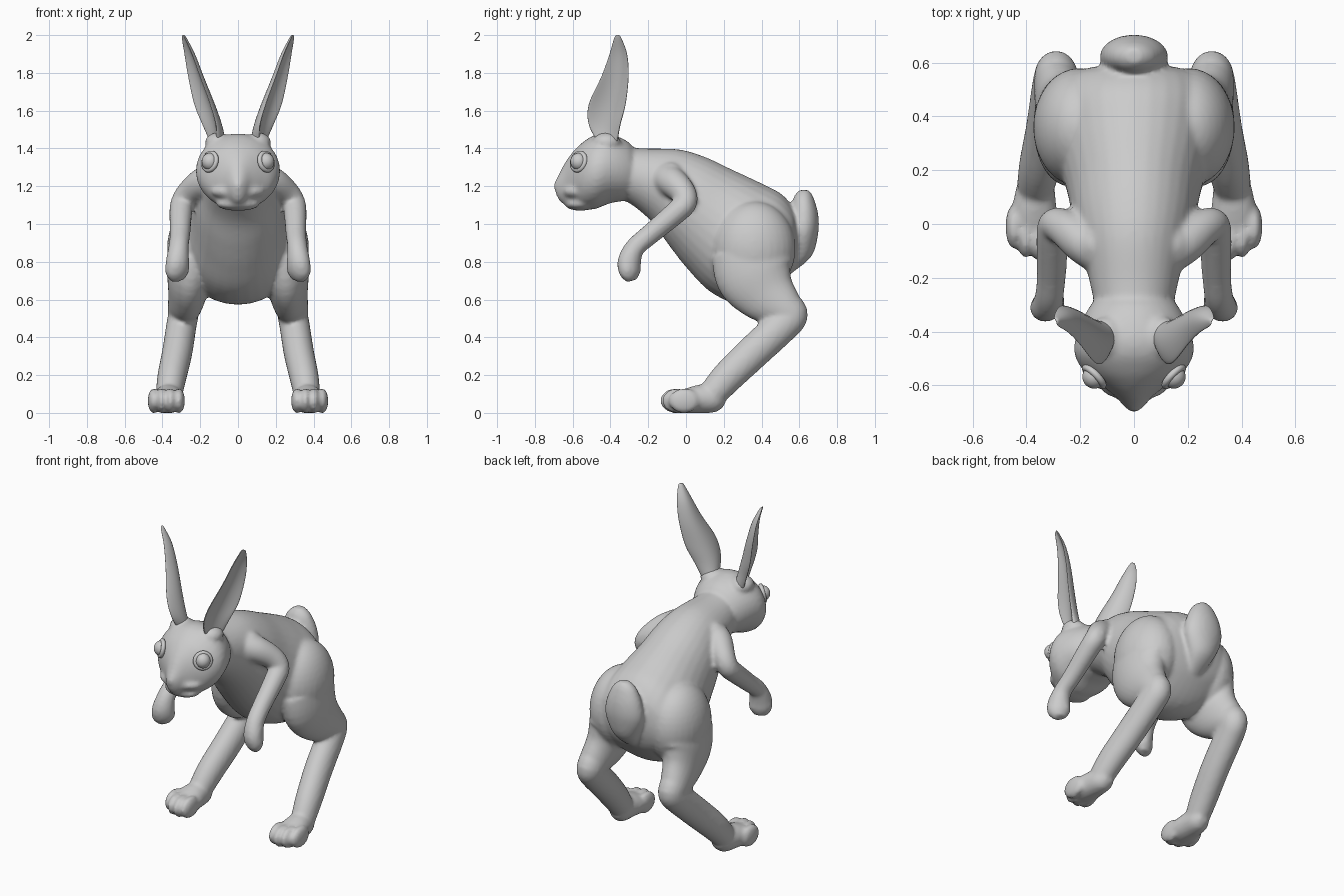
import bpy, bmesh, math
from mathutils import Vector, Matrix

if "Cube" in bpy.data.objects:
    bpy.data.objects.remove(bpy.data.objects["Cube"])

fur = bpy.data.materials.new("light grey")
fur.diffuse_color = (0.6, 0.6, 0.6, 1)
fur.use_nodes = True
fur.node_tree.nodes["Principled BSDF"].inputs["Base Color"].default_value = fur.diffuse_color


def spline(rows, steps=5):
    """Catmull-Rom interpolation of rows of numbers."""
    out = []
    for i in range(len(rows) - 1):
        p0, p1, p2, p3 = (rows[max(0, min(len(rows) - 1, i + k))] for k in (-1, 0, 1, 2))
        for s in range(steps):
            t = s / steps
            out.append([0.5 * (2 * b + (c - a) * t + (2 * a - 5 * b + 4 * c - d) * t * t
                               + (3 * b - a - 3 * c + d) * t ** 3)
                        for a, b, c, d in zip(p0, p1, p2, p3)])
    return out + [list(rows[-1])]


def skin(bm, rings, side=1, n=32, scoop=None):
    """Closed tube through rings of (centre, half axis, half axis)."""
    loops = []
    for c, u, w in rings:
        loop = []
        for k in range(n):
            a = 2 * math.pi * k / n
            p = c + u * math.cos(a) + w * math.sin(a)
            if scoop:
                p = p + scoop * u.length * (math.cos(a) ** 2 - 0.65)
            loop.append(bm.verts.new((p.x * side, p.y, p.z)))
        loops.append(loop)
    for a, b in zip(loops, loops[1:]):
        for k in range(n):
            bm.faces.new((a[k], a[(k + 1) % n], b[(k + 1) % n], b[k]))
    bm.faces.new(loops[0][::-1])
    bm.faces.new(loops[-1])


def loft(bm, rows, side=1):
    """Rows: x, top y, top z, bottom y, bottom z, half width."""
    rings = []
    for x, ty, tz, by, bz, rx in spline(rows):
        top, bot = Vector((x, ty, tz)), Vector((x, by, bz))
        rings.append(((top + bot) / 2, Vector((rx, 0, 0)), (top - bot) / 2))
    skin(bm, rings, side)


def tube(bm, rows, side, ref):
    """Rows: x, y, z, half size along ref, half size across."""
    pts = spline(rows)
    rings = []
    for i, r in enumerate(pts):
        t = (Vector(pts[min(i + 1, len(pts) - 1)][:3]) - Vector(pts[max(i - 1, 0)][:3])).normalized()
        u = Vector(ref)
        u = (u - t * u.dot(t)).normalized()
        rings.append((Vector(r[:3]), u * r[3], t.cross(u) * r[4]))
    skin(bm, rings, side)


def ball(bm, centre, radii):
    m = Matrix.Translation(centre) @ Matrix.Diagonal((*radii, 1))
    bmesh.ops.create_uvsphere(bm, u_segments=32, v_segments=20, radius=1, matrix=m)


def finish(bm, name):
    bmesh.ops.recalc_face_normals(bm, faces=bm.faces)
    me = bpy.data.meshes.new(name)
    bm.to_mesh(me)
    bm.free()
    me.materials.append(fur)
    me.shade_smooth()
    ob = bpy.data.objects.new(name, me)
    bpy.context.collection.objects.link(ob)
    return ob


body = bmesh.new()
# torso
loft(body, [(0, -.36, 1.41, -.42, 1.16, .13), (0, -.22, 1.40, -.30, 1.11, .155),
            (0, -.04, 1.395, -.18, 1.01, .19), (0, .10, 1.355, -.085, .88, .225),
            (0, .25, 1.285, .01, .76, .25), (0, .40, 1.215, .13, .64, .29),
            (0, .51, 1.155, .28, .575, .31), (0, .575, 1.07, .42, .60, .285),
            (0, .59, .98, .54, .72, .21), (0, .60, .90, .585, .82, .06)])
# head
loft(body, [(0, y, t, y, b, w) for y, t, b, w in (
    (-.24, 1.34, 1.18, .09), (-.30, 1.43, 1.13, .16), (-.40, 1.475, 1.11, .21),
    (-.48, 1.472, 1.08, .222), (-.55, 1.43, 1.075, .185), (-.60, 1.38, 1.085, .122),
    (-.64, 1.325, 1.10, .07), (-.675, 1.26, 1.13, .04), (-.697, 1.22, 1.185, .015))])
# muzzle and chin, with the mouth line between them
ball(body, (0, -.57, 1.172), (.145, .09, .05))
ball(body, (0, -.56, 1.106), (.115, .082, .036))
# tail
loft(body, [(0, .56, .74, .54, .74, .03), (0, .665, .83, .54, .83, .08),
            (0, .70, .95, .54, .95, .125), (0, .70, 1.05, .55, 1.05, .115),
            (0, .675, 1.14, .57, 1.14, .075), (0, .65, 1.18, .60, 1.18, .03)])

for s in (1, -1):
    # brow above the ear root
    ball(body, (s * .105, -.42, 1.43), (.07, .075, .055))
    # shoulder
    ball(body, (s * .13, -.08, 1.22), (.10, .09, .11))
    # foreleg and paw
    tube(body, [(.10, -.11, 1.24, .09, .09), (.185, -.07, 1.22, .08, .08),
                (.258, -.015, 1.165, .068, .068), (.295, -.005, 1.11, .062, .062),
                (.303, -.06, 1.055, .06, .06), (.307, -.19, .945, .054, .054),
                (.315, -.27, .875, .052, .054), (.32, -.30, .80, .066, .058),
                (.323, -.295, .74, .066, .05), (.323, -.285, .70, .035, .025)], s, (1, -1, 1))
    # haunch
    ball(body, (s * .205, .36, .87), (.17, .22, .25))
    # hind leg
    tube(body, [(.235, .35, .84, .13, .212), (.255, .365, .73, .12, .208),
                (.27, .43, .63, .10, .165), (.287, .52, .55, .085, .11),
                (.29, .55, .515, .08, .095), (.30, .505, .46, .08, .092),
                (.322, .355, .32, .08, .09), (.35, .22, .19, .077, .085),
                (.365, .14, .10, .07, .075)], s, (1, 0, 0))
    # foot and toes
    loft(body, [(.36, .205, .10, .205, .04, .035), (.365, .16, .14, .16, .005, .065),
                (.37, .08, .15, .08, -.002, .08), (.375, 0, .13, 0, -.002, .092),
                (.38, -.05, .11, -.05, .005, .085)], s)
    for x, y in ((.312, -.04), (.357, -.055), (.403, -.045), (.447, -.01)):
        ball(body, (s * x, y, .064), (.031, .082, .066))

# fuse the parts into one smooth skin
ob = finish(body, "body")
rm = ob.modifiers.new("fuse", 'REMESH')
rm.mode = 'VOXEL'
rm.voxel_size = 0.012
rm.use_smooth_shade = True
sm = ob.modifiers.new("soften", 'SMOOTH')
sm.factor = 0.5
sm.iterations = 5

for s, label in ((1, "left"), (-1, "right")):
    # ear, a scooped blade opening outward and forward
    bm = bmesh.new()
    u, w = Vector((.40, .917, 0)), Vector((.917, -.40, .2)).normalized()
    rows = [(.11, -.41, 1.42, .05, .035), (.135, -.425, 1.52, .090, .024),
            (.172, -.41, 1.63, .106, .017), (.22, -.37, 1.78, .078, .014),
            (.255, -.355, 1.90, .05, .012), (.285, -.36, 1.985, .02, .008),
            (.288, -.36, 2.0, .005, .004)]
    skin(bm, [(Vector(r[:3]), u * r[3], w * r[4]) for r in spline(rows)], s, 32, w * .5)
    finish(bm, f"ear_{label}")

    # eye and eyelid
    look = Vector((s * .70, -.68, .22)).normalized()
    centre = Vector((s * .148, -.568, 1.33))
    bm = bmesh.new()
    ball(bm, centre, (.044, .044, .046))
    finish(bm, f"eye_{label}")
    bpy.ops.mesh.primitive_torus_add(major_segments=32, minor_segments=10, major_radius=.046,
                                     minor_radius=.013, location=centre,
                                     rotation=look.to_track_quat('Z', 'Y').to_euler())
    lid = bpy.context.object
    lid.name = f"eyelid_{label}"
    lid.data.materials.append(fur)
    lid.data.shade_smooth()
